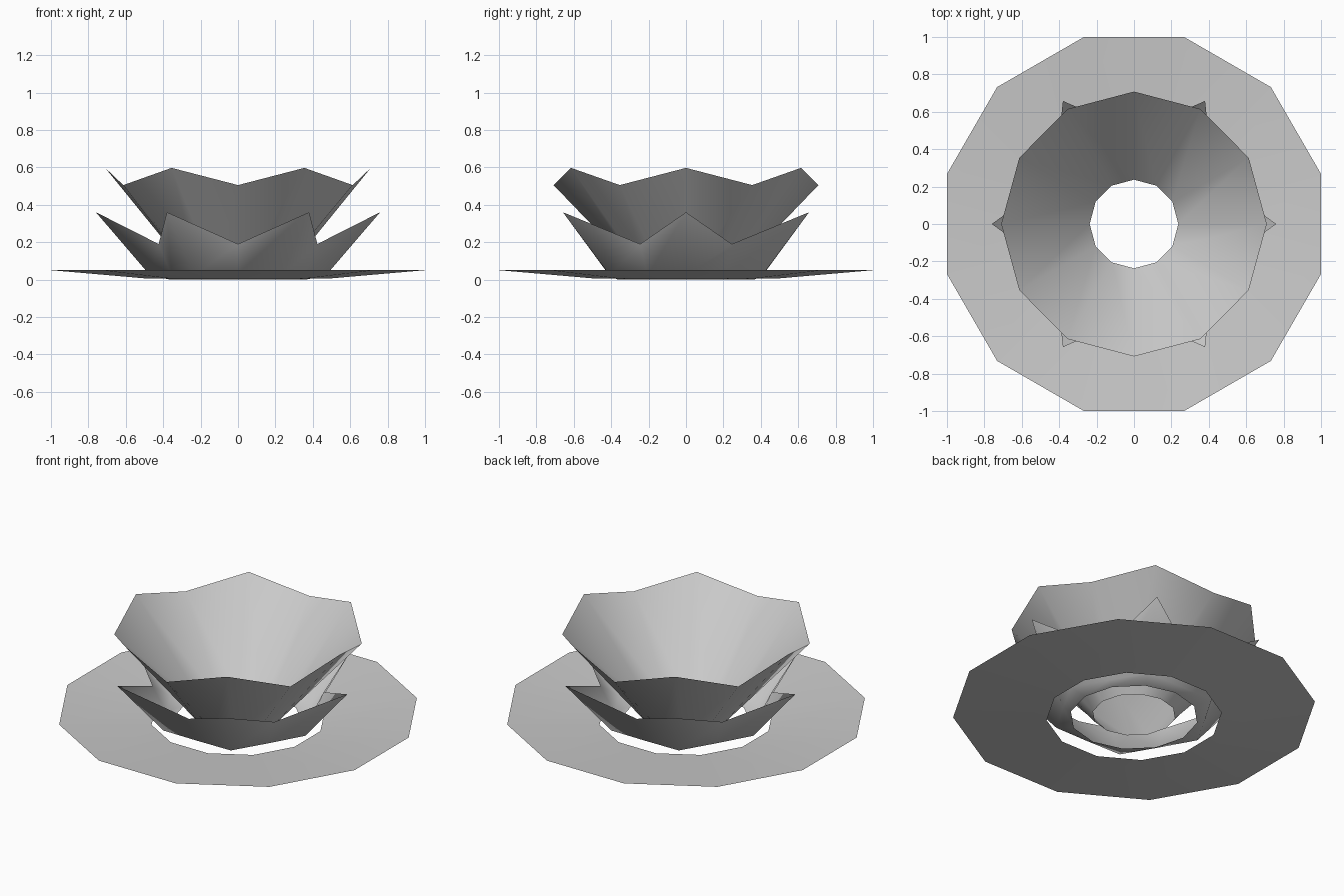
import bpy, bmesh
from math import sin, cos, pi

if "Cube" in bpy.data.objects:
    bpy.data.objects.remove(bpy.data.objects["Cube"])


def petal_ring(name, rings, start=0.0, sides=12):
    """Open shell lofted through rings.
    Each ring = (tip radius, tip height, notch radius, notch height)."""
    bm = bmesh.new()
    loops = []
    for tip_r, tip_z, notch_r, notch_z in rings:
        loop = []
        for i in range(sides):
            a = start + 2 * pi * i / sides
            r, z = (tip_r, tip_z) if i % 2 == 0 else (notch_r, notch_z)
            loop.append(bm.verts.new((r * cos(a), r * sin(a), z)))
        loops.append(loop)
    for lo, hi in zip(loops, loops[1:]):
        for i in range(sides):
            j = (i + 1) % sides
            f = bm.faces.new((lo[i], lo[j], hi[j], hi[i]))
            f.smooth = True
    # upper / inner side faces the axis
    for f in bm.faces:
        f.normal_update()
        if f.normal.z < 0:
            f.normal_flip()
    mesh = bpy.data.meshes.new(name)
    bm.to_mesh(mesh)
    bm.free()
    obj = bpy.data.objects.new(name, mesh)
    bpy.context.collection.objects.link(obj)
    return obj


# wide, nearly flat outer disc
petal_ring("outer_disc", [(0.50, 0.005, 0.50, 0.005),
                          (1.035, 0.05, 1.035, 0.05)], start=pi / 12)

# middle cup with six pointed petals and a tucked-in base
petal_ring("middle_petals", [(0.365, 0.0, 0.365, 0.0),
                             (0.47, 0.022, 0.41, 0.022),
                             (0.76, 0.36, 0.49, 0.19)])

# inner funnel with a gently waved rim
petal_ring("inner_cup", [(0.237, 0.015, 0.237, 0.015),
                         (0.71, 0.597, 0.708, 0.505)])
